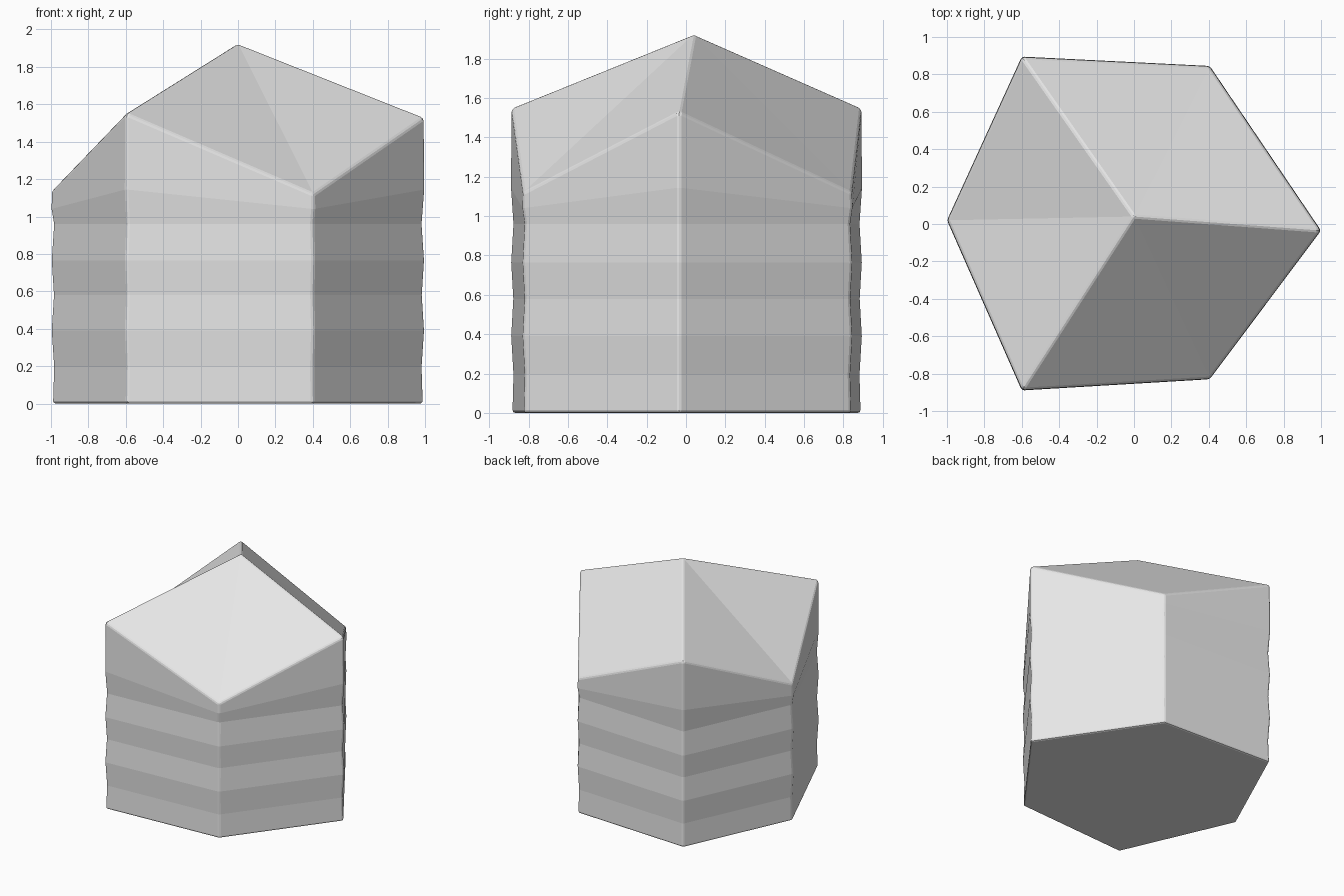
import bpy, bmesh, math

cube = bpy.data.objects.get("Cube")
if cube:
    bpy.data.objects.remove(cube, do_unlink=True)

# Plain grey material
grey = bpy.data.materials.new("plain_grey")
grey.use_nodes = True
grey.diffuse_color = (0.8, 0.8, 0.8, 1)
grey.node_tree.nodes["Principled BSDF"].inputs["Base Color"].default_value = grey.diffuse_color

# Hexagonal footprint (counter-clockwise), with the height where each wall corner meets the roof
corners = [(1.0, -0.035, 1.53), (0.405, 0.845, 1.12), (-0.6, 0.895, 1.55),
           (-1.0, 0.02, 1.135), (-0.6, -0.89, 1.55), (0.405, -0.83, 1.12)]
# Gently pleated wall rings: height and outward scale
pleats = [(0, 0.992), (0.195, 0.986), (0.39, 0.999), (0.58, 0.987), (0.765, 0.999), (0.96, 0.986)]

bm = bmesh.new()
rings = [[bm.verts.new((x * s, y * s, z)) for x, y, _ in corners] for z, s in pleats]
# Top pleat rises towards the tall corners, then the eaves
rings.append([bm.verts.new((x, y, 1.145 if h > 1.4 else 1.04)) for x, y, h in corners])
rings.append([bm.verts.new((x * 0.997, y * 0.997, h)) for x, y, h in corners])

# Floor, walls and folded three-sided roof
bm.faces.new(rings[0][::-1])
for low, high in zip(rings, rings[1:]):
    for i in range(6):
        j = (i + 1) % 6
        bm.faces.new((low[i], low[j], high[j], high[i]))
apex = bm.verts.new((0, 0.04, 1.925))
for i in range(6):
    bm.faces.new((rings[-1][i], rings[-1][(i + 1) % 6], apex))
bmesh.ops.recalc_face_normals(bm, faces=bm.faces)

mesh = bpy.data.meshes.new("pleated_crystal")
bm.to_mesh(mesh)
bm.free()
mesh.materials.append(grey)
body = bpy.data.objects.new("pleated_crystal", mesh)
bpy.context.collection.objects.link(body)

# Narrow rounding on the main edges only
bevel = body.modifiers.new("edge_rounding", 'BEVEL')
bevel.width = 0.014
bevel.segments = 2
bevel.limit_method = 'ANGLE'
bevel.angle_limit = math.radians(30)
